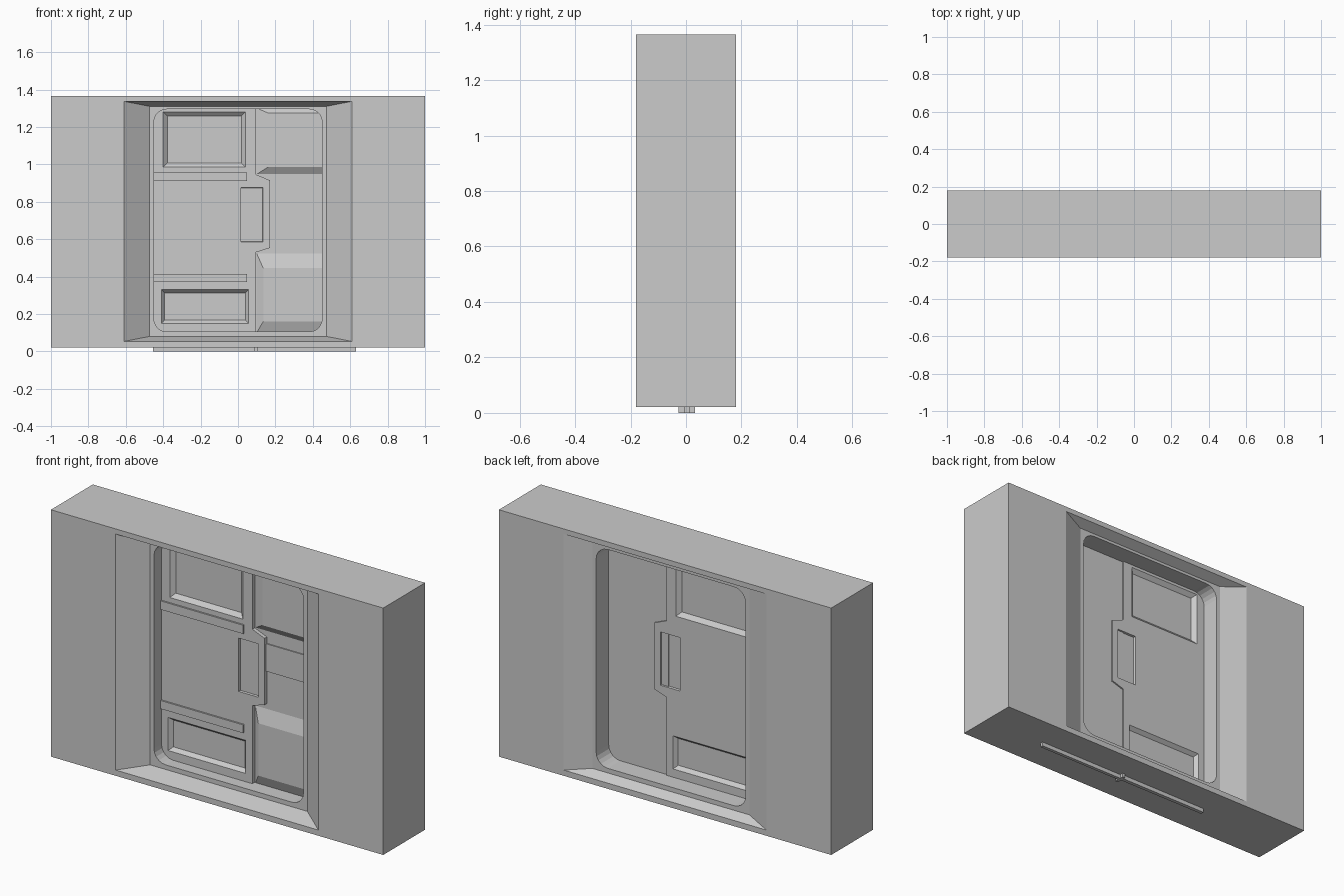
import bpy, bmesh, math

if "Cube" in bpy.data.objects:
    bpy.data.objects.remove(bpy.data.objects["Cube"])


def finish(bm, name):
    bmesh.ops.remove_doubles(bm, verts=bm.verts, dist=0.0001)
    bmesh.ops.recalc_face_normals(bm, faces=bm.faces)
    mesh = bpy.data.meshes.new(name)
    bm.to_mesh(mesh)
    bm.free()
    obj = bpy.data.objects.new(name, mesh)
    bpy.context.collection.objects.link(obj)
    return obj


def loft(name, loops, ring=False):
    """Join equal-length point loops; cap the ends unless it is a closed ring."""
    bm = bmesh.new()
    rows = [[bm.verts.new(p) for p in loop] for loop in loops]
    n = len(rows[0])
    pairs = list(zip(rows, rows[1:])) + ([(rows[-1], rows[0])] if ring else [])
    for a, b in pairs:
        for i in range(n):
            j = (i + 1) % n
            bm.faces.new((a[i], a[j], b[j], b[i]))
    if not ring:
        bm.faces.new(rows[0])
        bm.faces.new(rows[-1])
    return finish(bm, name)


def rounded(hx, z0, z1, y, r=0.0, seg=5):
    """Rectangle loop in the XZ plane with optional round corners."""
    pts = []
    for k, (cx, cz) in enumerate([(hx - r, z1 - r), (r - hx, z1 - r),
                                  (r - hx, z0 + r), (hx - r, z0 + r)]):
        for s in range(seg + 1):
            a = math.radians(90 * (k + s / seg))
            pts.append((cx + r * math.cos(a), y, cz + r * math.sin(a)))
    return pts


def rect(x0, x1, z0, z1, y):
    return [(x0, y, z0), (x1, y, z0), (x1, y, z1), (x0, y, z1)]


def plate(name, a, ya, b, yb):
    """Block tapering from rectangle a at ya to rectangle b at yb."""
    return loft(name, [rect(*a, ya), rect(*b, yb)])


def box(name, x0, x1, y0, y1, z0, z1):
    return plate(name, (x0, x1, z0, z1), y0, (x0, x1, z0, z1), y1)


def cut(obj, cutter):
    cutter.hide_render = True
    mod = obj.modifiers.new("cut", 'BOOLEAN')
    mod.operation, mod.object, mod.solver = 'DIFFERENCE', cutter, 'EXACT'
    bpy.context.view_layer.objects.active = obj
    bpy.ops.object.modifier_apply(modifier=mod.name)
    bpy.data.objects.remove(cutter, do_unlink=True)


# Wall frame: chamfered reveals on both sides and a rounded doorway
loft("wall_frame", [
    rounded(1.0, 0.022, 1.365, -0.18),
    rounded(0.61, 0.053, 1.337, -0.18),
    rounded(0.473, 0.08, 1.31, -0.08),
    rounded(0.45, 0.105, 1.295, -0.08, 0.07),
    rounded(0.45, 0.105, 1.295, 0.13, 0.07),
    rounded(0.473, 0.08, 1.31, 0.13),
    rounded(0.61, 0.053, 1.337, 0.18),
    rounded(1.0, 0.022, 1.365, 0.18),
], ring=True)

# Left door leaf with the interlocking latch tongue
FRONT, BACK = -0.015, 0.03
outline = [(-0.455, 0.085), (0.097, 0.085), (0.097, 0.53), (0.17, 0.553),
           (0.17, 0.915), (0.097, 0.945), (0.097, 1.305), (-0.455, 1.305)]
left_door = loft("left_door", [[(x, y, z) for x, z in outline] for y in (FRONT, BACK)])

# Bevelled recesses in both faces of the left door: (outer rectangle, inset, depth)
for x0, x1, z0, z1, inset, depth in [(-0.40, 0.04, 0.985, 1.28, 0.022, 0.02),
                                     (-0.41, 0.057, 0.15, 0.33, 0.017, 0.02),
                                     (0.015, 0.133, 0.585, 0.875, 0.002, 0.012)]:
    for face, inward in ((FRONT, 1), (BACK, -1)):
        g = inset / depth * 0.01
        outer = (x0 - g, x1 + g, z0 - g, z1 + g)
        inner = (x0 + inset, x1 - inset, z0 + inset, z1 - inset)
        cut(left_door, plate("recess_cutter", outer, face - inward * 0.01,
                             inner, face + inward * depth))

# Raised bands across the left door
for i, (z0, z1) in enumerate([(0.91, 0.957), (0.37, 0.415)]):
    box(f"door_band_{i}", -0.455, 0.047, -0.024, -0.01, z0, z1)

# Right door leaf: thin core, centre panel and two bevelled plates
box("right_door", 0.09, 0.63, 0.006, 0.022, 0.085, 1.305)
box("right_centre_panel", 0.1, 0.63, 0.0, 0.01, 0.73, 0.88)
plate("right_upper_plate", (0.097, 0.63, 0.945, 1.302), 0.008,
      (0.16, 0.60, 0.985, 1.275), -0.018)
plate("right_lower_plate", (0.097, 0.63, 0.095, 0.53), 0.008,
      (0.135, 0.60, 0.16, 0.445), -0.018)

# Guide rails under the wall, with a stop where the leaves meet
box("left_guide_rail", -0.455, 0.097, 0.0, 0.02, 0.0, 0.09)
box("right_guide_rail", 0.097, 0.63, -0.005, 0.013, 0.0, 0.09)
box("guide_stop", 0.088, 0.104, -0.027, 0.033, 0.0, 0.03)
